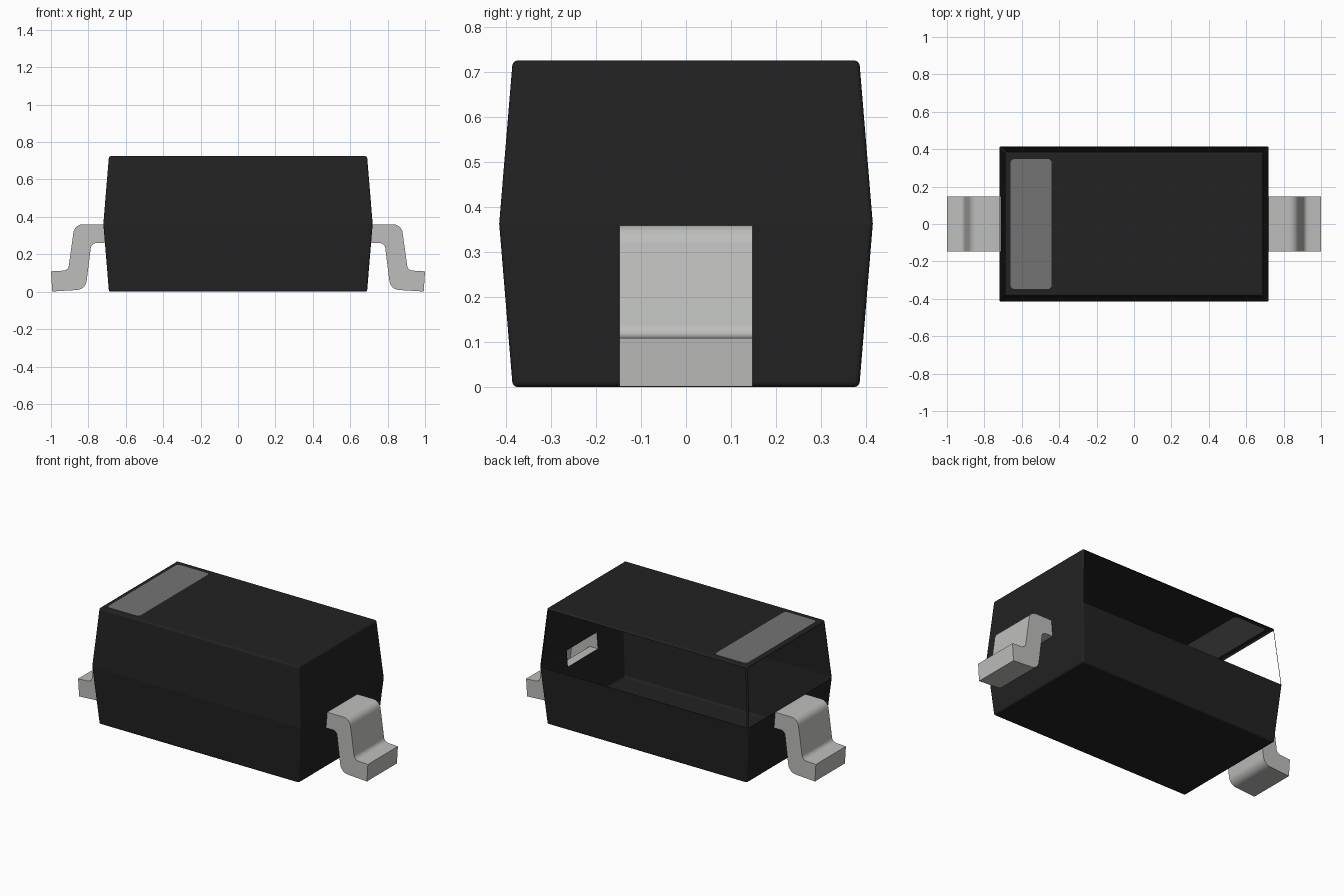
import bpy, bmesh, math
from mathutils import Vector

if "Cube" in bpy.data.objects:
    bpy.data.objects.remove(bpy.data.objects["Cube"], do_unlink=True)

H, MID = 0.725, 0.3625           # body height and parting line
TOP, BELT = (0.69, 0.385), (0.72, 0.415)   # half sizes at the ends and parting line
LEAD_Y = 0.148                   # half width of a lead


def material(name, rgb):
    m = bpy.data.materials.new(name)
    m.use_nodes = True
    m.diffuse_color = (*rgb, 1)
    b = m.node_tree.nodes["Principled BSDF"]
    b.inputs["Base Color"].default_value = (*rgb, 1)
    b.inputs["Roughness"].default_value = 0.6
    return m


black = material("black plastic", (0.016, 0.016, 0.016))
grey = material("grey band", (0.175, 0.175, 0.175))
metal = material("tinned metal", (0.51, 0.52, 0.50))


def finish(name, bm, mat):
    me = bpy.data.meshes.new(name)
    bm.to_mesh(me)
    bm.free()
    me.materials.append(mat)
    ob = bpy.data.objects.new(name, me)
    bpy.context.collection.objects.link(ob)
    return ob


def rounded(corners, steps=6):
    """Outline from (a, b, radius) corners, each rounded by an arc."""
    out = []
    for i, (a, b, r) in enumerate(corners):
        p = Vector((a, b))
        if r == 0:
            out.append(p)
            continue
        u = (Vector(corners[i - 1][:2]) - p).normalized()
        v = (Vector(corners[(i + 1) % len(corners)][:2]) - p).normalized()
        half = u.angle(v) / 2
        centre = p + (u + v).normalized() * (r / math.sin(half))
        s = p + u * (r / math.tan(half)) - centre
        e = p + v * (r / math.tan(half)) - centre
        sweep = s.angle(e)
        for k in range(steps + 1):
            t = k / steps
            out.append(centre + (s * math.sin((1 - t) * sweep)
                                 + e * math.sin(t * sweep)) / math.sin(sweep))
    return out


def largest(bm, direction, low=-1, high=2):
    d = Vector(direction)
    return max((f for f in bm.faces if f.normal.dot(d) > 0.95
                and low < f.calc_center_median().z < high), key=lambda f: f.calc_area())


def punch(bm, face, points):
    """Replace a face by the same face with a hole in it."""
    edges, n = list(face.edges), face.normal.copy()
    bmesh.ops.delete(bm, geom=[face], context='FACES_ONLY')
    vs = [bm.verts.new(p) for p in points]
    edges += [bm.edges.new((vs[i - 1], vs[i])) for i in range(len(vs))]
    bmesh.ops.triangle_fill(bm, edges=edges, use_beauty=True, normal=n)
    bm.normal_update()


# Body: two tapered halves with lightly rounded edges
bm = bmesh.new()
rings = []
for z, (sx, sy) in ((0, TOP), (MID, BELT), (H, TOP)):
    rings.append([bm.verts.new((a * sx, b * sy, z))
                  for a, b in ((-1, -1), (1, -1), (1, 1), (-1, 1))])
bm.faces.new(rings[0][::-1])
bm.faces.new(rings[2])
for lo, hi in zip(rings, rings[1:]):
    for i in range(4):
        j = (i + 1) % 4
        bm.faces.new((lo[i], lo[j], hi[j], hi[i]))
belt = set(rings[1])
bmesh.ops.bevel(bm, geom=[e for e in bm.edges if not set(e.verts) <= belt],
                offset=0.01, offset_type='OFFSET', segments=3, profile=0.5,
                affect='EDGES')
bm.normal_update()

# The upper back and upper band-end walls are open
for d in ((0, 1, 0), (-1, 0, 0)):
    bmesh.ops.delete(bm, geom=[largest(bm, d, low=MID)], context='FACES_ONLY')

# Window in the roof for the band
bx0, bx1, by = -0.66, -0.44, 0.347
band = rounded([(bx0, -by, 0.02), (bx1, -by, 0.02), (bx1, by, 0.02), (bx0, by, 0.02)])
punch(bm, largest(bm, (0, 0, 1)), [(p.x, p.y, H) for p in band])


# Slots in the end walls for the leads
def wall_x(z):
    return TOP[0] + (BELT[0] - TOP[0]) * z / MID


Z0, Z1 = 0.26, 0.36
for s in (-1, 1):
    punch(bm, largest(bm, (s, 0, 0), high=MID),
          [(s * wall_x(z), y, z) for y, z in
           ((-LEAD_Y, Z0), (LEAD_Y, Z0), (LEAD_Y, Z1), (-LEAD_Y, Z1))])
finish("body", bm, black)

# Polarity band, filling the roof window
bm = bmesh.new()
bm.faces.new([bm.verts.new((p.x, p.y, H)) for p in band])
finish("polarity_band", bm, grey)

# Bent leads, hollow at the end that meets the body
profile = rounded([(wall_x(Z0), Z0, 0), (0.784, Z0, 0.03), (0.815, 0.012, 0.055),
                   (0.993, 0.001, 0), (1.0, 0.109, 0), (0.908, 0.114, 0.03),
                   (0.874, Z1, 0.05), (wall_x(Z1), Z1, 0)])
for s, name in ((1, "left_lead"), (-1, "right_lead")):
    bm = bmesh.new()
    near, far = ([bm.verts.new((s * p.x, y, p.y)) for p in profile]
                 for y in (-LEAD_Y, LEAD_Y))
    faces = [bm.faces.new(near), bm.faces.new(far[::-1])]
    for i in range(len(profile) - 1):
        faces.append(bm.faces.new((near[i + 1], near[i], far[i], far[i + 1])))
    if s < 0:
        bmesh.ops.reverse_faces(bm, faces=faces)
    ob = finish(name, bm, metal)
    bpy.ops.object.select_all(action='DESELECT')
    ob.select_set(True)
    bpy.context.view_layer.objects.active = ob
    bpy.ops.object.shade_smooth_by_angle(angle=math.radians(30))
